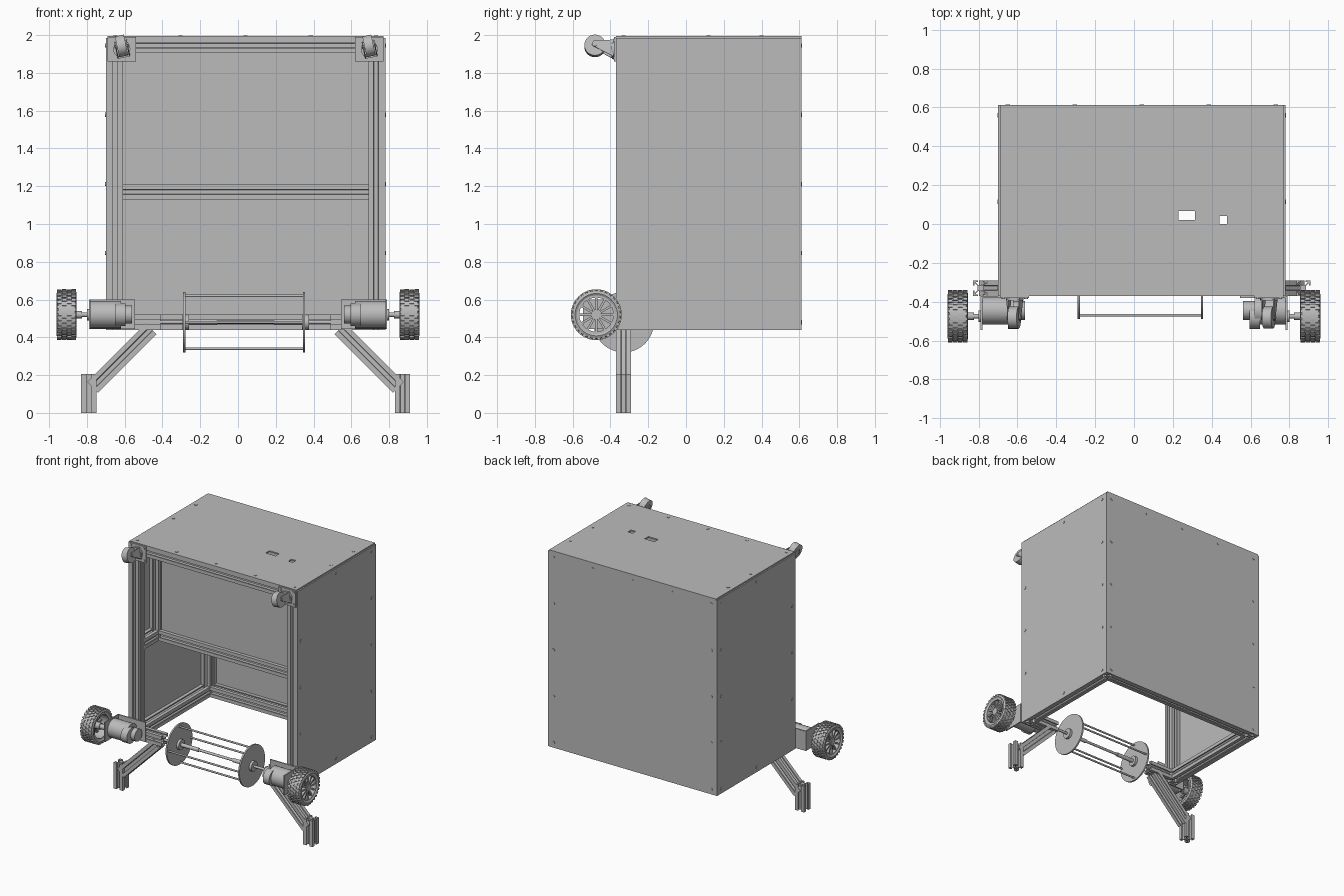
import bpy, bmesh
from math import sin, cos, pi, radians
from mathutils import Vector, Matrix

old = bpy.data.objects.get("Cube")
if old:
    bpy.data.objects.remove(old, do_unlink=True)

grey = bpy.data.materials.new("plain_grey")
grey.use_nodes = True
grey.diffuse_color = (0.5, 0.5, 0.5, 1)
grey.node_tree.nodes["Principled BSDF"].inputs["Base Color"].default_value = (0.5, 0.5, 0.5, 1)

MID = 0.04          # centre line of the cabinet
H = 0.04            # half width of the slotted bars


def finish(bm, name, smooth=False):
    bmesh.ops.recalc_face_normals(bm, faces=bm.faces)
    me = bpy.data.meshes.new(name)
    bm.to_mesh(me)
    bm.free()
    me.materials.append(grey)
    ob = bpy.data.objects.new(name, me)
    bpy.context.collection.objects.link(ob)
    if smooth:
        bpy.ops.object.select_all(action='DESELECT')
        ob.select_set(True)
        bpy.context.view_layer.objects.active = ob
        bpy.ops.object.shade_smooth_by_angle(angle=radians(35))
    return ob


def add_box(bm, lo, hi, mat=Matrix()):
    lo, hi = Vector(lo), Vector(hi)
    m = mat @ Matrix.Translation((lo + hi) / 2) @ Matrix.Diagonal((*(hi - lo), 1))
    bmesh.ops.create_cube(bm, size=1, matrix=m)


def box(name, lo, hi):
    bm = bmesh.new()
    add_box(bm, lo, hi)
    return finish(bm, name)


def add_prism(bm, pts, origin, u, v, along):
    """Extrude a closed outline lying in the plane u, v."""
    ends = [[bm.verts.new(origin + u * a + v * b + w) for a, b in pts] for w in (Vector(), along)]
    n = len(pts)
    for loop in ends:
        bm.faces.new(loop)
    for i in range(n):
        j = (i + 1) % n
        bm.faces.new((ends[0][i], ends[0][j], ends[1][j], ends[1][i]))


def add_rod(bm, p, q, r, seg=24):
    p, q = Vector(p), Vector(q)
    rot = (q - p).to_track_quat('Z', 'Y').to_matrix().to_4x4()
    bmesh.ops.create_cone(bm, cap_ends=True, segments=seg, radius1=r, radius2=r,
                          depth=(q - p).length, matrix=Matrix.Translation((p + q) / 2) @ rot)


def add_ring(bm, profile, centre, seg=48):
    """Revolve a closed (x, radius) outline around the x axis."""
    loops = [[bm.verts.new(Vector(centre) + Vector((x, r * cos(2 * pi * i / seg), r * sin(2 * pi * i / seg))))
              for x, r in profile] for i in range(seg)]
    n = len(profile)
    for i in range(seg):
        a, b = loops[i], loops[(i + 1) % seg]
        for k in range(n):
            m = (k + 1) % n
            bm.faces.new((a[k], a[m], b[m], b[k]))


# Slotted bar cross-section: one side turned four times
side = [(-H, H), (-.013, H), (-.013, .032), (-.023, .032), (-.023, .027), (-.011, .015),
        (.011, .015), (.023, .027), (.023, .032), (.013, .032), (.013, H)]
slot_outline = []
for turn in range(4):
    for a, b in side:
        for _ in range(turn):
            a, b = b, -a
        slot_outline.append((a, b))


def bar(name, p, q):
    p, q = Vector(p), Vector(q)
    d = (q - p).normalized()
    u = Vector((0, 0, 1)) if abs(d.y) > .9 else Vector((0, 1, 0))
    bm = bmesh.new()
    add_prism(bm, slot_outline, p, u, d.cross(u), q - p)
    return finish(bm, name)


FRONT, BACK, LOW, TOP, HALF = -.33, .56, .48, 1.945, 1.17
POST = .69          # post distance from the centre line
inner = POST - H

# Cabinet frame, legs and side panels, mirrored about the centre line
for s, tag in ((-1, "right"), (1, "left")):
    def X(d):
        return MID + s * d
    x = X(POST)
    bar(f"front_post_{tag}", (x, FRONT, .44), (x, FRONT, 1.985))
    bar(f"back_post_{tag}", (x, BACK, .44), (x, BACK, 1.985))
    bar(f"inner_post_{tag}", (x, -.08, HALF - H), (x, -.08, TOP - H))
    for z, end, nm in ((LOW, BACK, "bottom"), (TOP, BACK, "top"), (HALF, -.08, "middle")):
        bar(f"{nm}_side_rail_{tag}", (x, FRONT + H, z), (x, end - H, z))
    bar(f"front_stub_rail_{tag}", (X(inner), FRONT, LOW), (X(.45), FRONT, LOW))
    bar(f"brace_{tag}", (X(.81), FRONT, .135), (X(.5), FRONT, .445))
    bar(f"foot_{tag}", (X(.83), FRONT, 0), (X(.83), FRONT, .205))
    xs = sorted((X(.73), X(.74)))
    box(f"side_panel_{tag}", (xs[0], -.37, .44), (xs[1], .612, 1.985))

for nm, y, z in (("front_top", FRONT, TOP), ("back_top", BACK, TOP),
                 ("back_bottom", BACK, LOW), ("middle", -.08, HALF)):
    bar(f"{nm}_rail", (MID - inner, y, z), (MID + inner, y, z))

box("back_panel", (MID - .73, .6, .44), (MID + .73, .612, 1.985))
box("inner_panel", (MID - inner, -.085, HALF), (MID + inner, -.075, TOP))

# Top panel with two rectangular openings
bm = bmesh.new()
gx = [MID - .73, .228, .315, .44, .48, MID + .73]
gy = [-.37, 0, .02, .04, .067, .612]
for i in range(5):
    for j in range(5):
        if (i == 1 and j in (2, 3)) or (i == 3 and j in (1, 2)):
            continue
        bm.faces.new([bm.verts.new((a, b, 1.985)) for a, b in
                      ((gx[i], gy[j]), (gx[i + 1], gy[j]), (gx[i + 1], gy[j + 1]), (gx[i], gy[j + 1]))])
bmesh.ops.remove_doubles(bm, verts=bm.verts, dist=1e-5)
ext = bmesh.ops.extrude_face_region(bm, geom=bm.faces[:] + bm.edges[:] + bm.verts[:])
bmesh.ops.translate(bm, vec=(0, 0, .01), verts=[g for g in ext["geom"] if isinstance(g, bmesh.types.BMVert)])
finish(bm, "top_panel")

# Panel screws
bm = bmesh.new()


def screw(p, n):
    p, n = Vector(p), Vector(n)
    add_rod(bm, p - n * .005, p + n * .003, .011, 12)


levels = [LOW + i * (TOP - LOW) / 4 for i in range(5)]
columns = [MID + i * POST / 2 for i in range(-2, 3)]
for cx in columns:
    screw((cx, FRONT, 1.995), (0, 0, 1))
    screw((cx, .612, TOP), (0, 1, 0))
for s in (-1, 1):
    for y in (.12, .4):
        screw((MID + s * POST, y, 1.995), (0, 0, 1))
    for z in levels[:4]:
        screw((MID + s * POST, .612, z), (0, 1, 0))
        screw((MID + s * .74, BACK, z), (s, 0, 0))
    for z in levels[1:4]:
        screw((MID + s * .74, FRONT, z), (s, 0, 0))
    for y, z in ((.115, TOP), (BACK, TOP), (.115, LOW)):
        screw((MID + s * .74, y, z), (s, 0, 0))
finish(bm, "panel_screws")

# Drum: two discs, four rods and a shaft
bm = bmesh.new()
for x in (-.285, .35):
    add_rod(bm, (x - .006, FRONT, LOW), (x + .006, FRONT, LOW), .16, 48)
finish(bm, "drum_discs", True)
bm = bmesh.new()
for k in range(4):
    y, z = FRONT + .14 * cos(k * pi / 2), LOW + .14 * sin(k * pi / 2)
    add_rod(bm, (-.29, y, z), (.355, y, z), .007, 12)
add_rod(bm, (-.45, FRONT, LOW), (.53, FRONT, LOW), .01, 16)
for s in (-1, 1):
    add_rod(bm, (MID + s * .15, FRONT, LOW), (MID + s * .31, FRONT, LOW), .015, 16)
    add_rod(bm, (MID + s * .3, FRONT, LOW), (MID + s * .335, FRONT, LOW), .04, 20)
finish(bm, "drum_rods_and_shaft", True)

# Drive wheels with motors
WY, WZ = -.475, .52
for s, tag in ((-1, "right"), (1, "left")):
    c = Vector((s * .907, WY, WZ))
    bm = bmesh.new()
    add_ring(bm, [(-.045, .1), (.045, .1), (.053, .112), (.05, .122), (.043, .128),
                  (-.043, .128), (-.05, .122), (-.053, .112)], c)
    for k in range(30):
        for row in range(4):
            m = Matrix.Translation(c) @ Matrix.Rotation(2 * pi * (k + row % 2 * .5) / 30, 4, 'X')
            x = -.05 + row * .0255
            add_box(bm, (x, -.008, .12), (x + .0235, .008, .1345), m)
    finish(bm, f"tyre_{tag}", True)
    bm = bmesh.new()
    add_ring(bm, [(-.047, .09), (.047, .09), (.047, .102), (-.047, .102)], c)
    for k in range(12):
        m = Matrix.Translation(c) @ Matrix.Rotation(2 * pi * k / 12, 4, 'X')
        xs = sorted((s * .015, s * .04))
        add_box(bm, (xs[0], -.006, .015), (xs[1], .006, .093), m)
    add_rod(bm, c - Vector((s * .04, 0, 0)), c + Vector((s * .045, 0, 0)), .026)
    finish(bm, f"rim_{tag}", True)
    bm = bmesh.new()
    for a, b, y, r in ((.62, .785, -.445, .072), (.56, .62, -.445, .048), (.595, .65, -.48, .06),
                       (.785, .8, WY, .03), (.78, .9, WY, .012), (.825, .87, WY, .019)):
        add_rod(bm, (s * a, y, WZ), (s * b, y, WZ), r, 32)
    finish(bm, f"motor_{tag}", True)
    bm = bmesh.new()
    xs = sorted((s * .78, s * .79))
    add_box(bm, (xs[0], -.545, .445), (xs[1], -.37, .6))
    xs = sorted((s * .545, s * .79))
    add_box(bm, (xs[0], -.38, .445), (xs[1], -.37, .6))
    finish(bm, f"motor_bracket_{tag}")

# Swivel casters at the top corners
for s, tag in ((-1, "right"), (1, "left")):
    cx = MID + s * .655
    bm = bmesh.new()
    add_box(bm, (cx - .075, -.38, 1.86), (cx + .075, -.37, 1.99))
    for dx in (-.058, .058):
        for dz in (-.048, .048):
            add_rod(bm, (cx + dx, -.38, 1.925 + dz), (cx + dx, -.385, 1.925 + dz), .01, 12)
    add_rod(bm, (cx, -.38, 1.925), (cx, -.395, 1.925), .045)
    finish(bm, f"caster_plate_{tag}")
    swivel = Matrix.Translation((cx, 0, 1.935)) @ Matrix.Rotation(radians(-12), 4, 'Y')
    bm = bmesh.new()
    for x in (-.034, .028):
        add_prism(bm, [(-.385, -.055), (-.385, .035), (-.49, .03), (-.5, .01), (-.48, -.005)],
                  Vector((x, 0, 0)), Vector((0, 1, 0)), Vector((0, 0, 1)), Vector((.006, 0, 0)))
    add_box(bm, (-.034, -.393, -.055), (.034, -.385, .035))
    bm.transform(swivel)
    finish(bm, f"caster_fork_{tag}")
    bm = bmesh.new()
    add_rod(bm, (-.024, -.482, .008), (.024, -.482, .008), .056, 36)
    add_rod(bm, (-.038, -.482, .008), (.038, -.482, .008), .01, 12)
    bm.transform(swivel)
    finish(bm, f"caster_wheel_{tag}", True)
